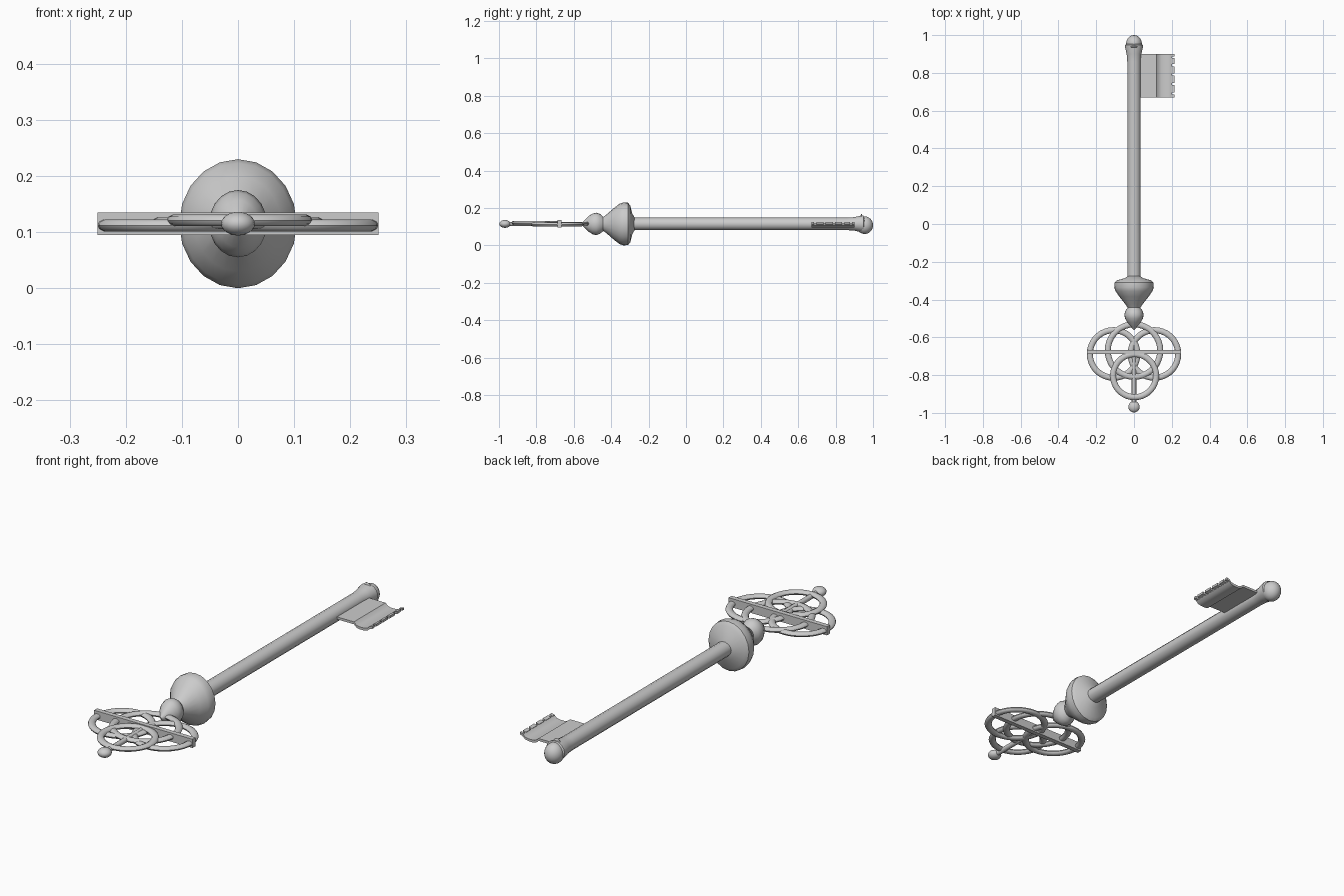
import bpy, bmesh, math
from mathutils import Matrix

if "Cube" in bpy.data.objects:
    bpy.data.objects.remove(bpy.data.objects["Cube"])

ZC = 0.115  # height of the key's axis


def finish(name, bm, smooth=True):
    bmesh.ops.recalc_face_normals(bm, faces=bm.faces)
    me = bpy.data.meshes.new(name)
    bm.to_mesh(me)
    bm.free()
    ob = bpy.data.objects.new(name, me)
    bpy.context.collection.objects.link(ob)
    if smooth:
        bpy.context.view_layer.objects.active = ob
        ob.select_set(True)
        bpy.ops.object.shade_smooth_by_angle(angle=math.radians(40))
        ob.select_set(False)
    return ob


def lathe(name, profile, sides=20, sx=1.0, z=ZC):
    """Turn (y, radius) points around the key's long axis."""
    bm = bmesh.new()
    rings = []
    for y, r in profile:
        rings.append([bm.verts.new((sx * r * math.cos(a), y, z + r * math.sin(a)))
                      for a in (2 * math.pi * i / sides for i in range(sides))])
    for a, b in zip(rings, rings[1:]):
        for i in range(sides):
            j = (i + 1) % sides
            bm.faces.new((a[i], a[j], b[j], b[i]))
    bm.faces.new(rings[0])
    bm.faces.new(rings[-1])
    return finish(name, bm)


def ring(name, x, y, z, outer, tube=0.016, flat=0.011, seg=36, sides=10):
    """Flattened torus lying in the key's plane."""
    bm = bmesh.new()
    loops = []
    for i in range(seg):
        a = 2 * math.pi * i / seg
        loop = []
        for k in range(sides):
            b = 2 * math.pi * k / sides
            r = outer - tube + tube * math.cos(b)
            loop.append(bm.verts.new((x + r * math.cos(a), y + r * math.sin(a),
                                      z + flat * math.sin(b))))
        loops.append(loop)
    for i in range(seg):
        p, q = loops[i], loops[(i + 1) % seg]
        for k in range(sides):
            m = (k + 1) % sides
            bm.faces.new((p[k], q[k], q[m], p[m]))
    return finish(name, bm)


def ball(name, loc, size):
    bm = bmesh.new()
    m = Matrix.Translation(loc) @ Matrix.Diagonal((*size, 1))
    bmesh.ops.create_uvsphere(bm, u_segments=20, v_segments=12, radius=1, matrix=m)
    return finish(name, bm)


def extrude_strip(name, outline, y0, y1):
    """Extrude a thin strip with upper and lower (x, z) lines along y."""
    pts = outline + [(x, z - 0.011) for x, z in reversed(outline)]
    n, k = len(outline), len(pts)
    bm = bmesh.new()
    a = [bm.verts.new((x, y0, z)) for x, z in pts]
    b = [bm.verts.new((x, y1, z)) for x, z in pts]
    for i in range(k):
        j = (i + 1) % k
        bm.faces.new((a[i], a[j], b[j], b[i]))
    for e in (a, b):
        for i in range(n - 1):
            bm.faces.new((e[i], e[i + 1], e[k - 2 - i], e[k - 1 - i]))
    return finish(name, bm)


# Shaft with a flared end, and the ball tip
lathe("shaft", [(-0.32, 0.034), (0.86, 0.034), (0.90, 0.037), (0.935, 0.045),
                (0.948, 0.045), (0.955, 0.036)], sides=14, sx=1.05)
ball("tip_ball", (0, 0.955, 0.108), (0.042, 0.045, 0.047))
# Little raised lip behind the tip ball
ball("tip_lip", (0, 0.938, 0.145), (0.02, 0.006, 0.023))

# Turned collar and the small bulb behind it
lathe("collar", [(-0.445, 0.036), (-0.425, 0.05), (-0.385, 0.085), (-0.355, 0.108),
                 (-0.335, 0.115), (-0.31, 0.113), (-0.298, 0.098), (-0.287, 0.055),
                 (-0.275, 0.034)], sx=0.91)
lathe("bulb", [(-0.56, 0.004), (-0.545, 0.018), (-0.52, 0.042), (-0.50, 0.055),
               (-0.48, 0.060), (-0.46, 0.053), (-0.44, 0.036)], sx=0.86)

# Bow of interlocking rings
for side, s in (("left", -1), ("right", 1)):
    ring(side + "_ring", s * 0.108, -0.688, 0.112, 0.142)
ring("inner_ring", 0, -0.67, 0.116, 0.155)
ring("rear_ring", 0.003, -0.803, 0.121, 0.130)

# Bars across the bow, with the end ball
bm = bmesh.new()
bmesh.ops.create_cube(bm, size=1, matrix=Matrix.Translation((0, -0.677, ZC))
                      @ Matrix.Diagonal((0.5, 0.022, 0.04, 1)))
finish("cross_bar", bm, False)
lathe("spine_bar", [(-0.95, 0.012), (-0.67, 0.012)], sides=10)
ball("end_ball", (0, -0.968, ZC), (0.03, 0.03, 0.021))

# Bit: plate with a dip near the edge, then a row of teeth
plate = [(0.02, 0.121), (0.12, 0.121), (0.132, 0.110), (0.145, 0.106),
         (0.17, 0.106), (0.188, 0.110), (0.2, 0.121)]
extrude_strip("bit_plate", plate, 0.67, 0.90)
for y0, y1 in ((0.67, 0.685), (0.697, 0.735), (0.747, 0.785), (0.797, 0.835),
               (0.847, 0.878), (0.888, 0.90)):
    extrude_strip("bit_tooth", [(0.198, 0.121), (0.214, 0.125)], y0, y1)
